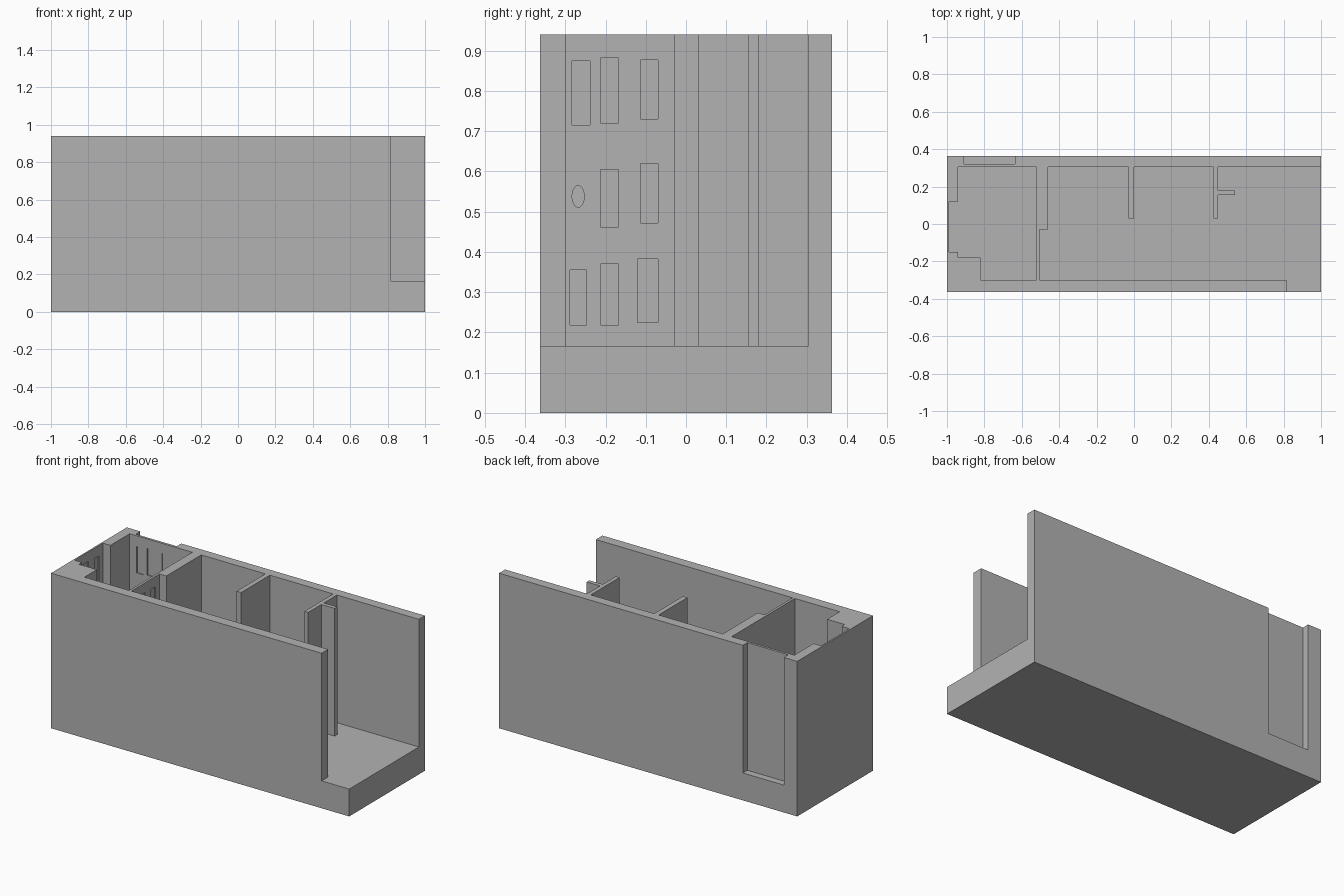
import bpy, bmesh, math
from mathutils import Matrix, Vector

cube = bpy.data.objects.get("Cube")
if cube:
    bpy.data.objects.remove(cube, do_unlink=True)

TOP, FLOOR, DEPTH = 0.94, 0.166, 0.006

grey = bpy.data.materials.new("plain grey")
grey.use_nodes = True
grey.diffuse_color = (0.45, 0.45, 0.45, 1)
grey.node_tree.nodes["Principled BSDF"].inputs["Base Color"].default_value = grey.diffuse_color


def add_prism(bm, outline, direction):
    """Extrude a closed outline of 3D points along a direction."""
    face = bm.faces.new([bm.verts.new(p) for p in outline])
    new = bmesh.ops.extrude_face_region(bm, geom=[face])["geom"]
    bmesh.ops.translate(bm, verts=[v for v in new if isinstance(v, bmesh.types.BMVert)],
                        vec=direction)


def make_object(name, bm):
    bmesh.ops.recalc_face_normals(bm, faces=bm.faces)
    mesh = bpy.data.meshes.new(name)
    bm.to_mesh(mesh)
    bm.free()
    mesh.materials.append(grey)
    obj = bpy.data.objects.new(name, mesh)
    bpy.context.collection.objects.link(obj)
    return obj


def rect(u0, u1, v0, v1):
    return [(u0, v0), (u1, v0), (u1, v1), (u0, v1)]


def cut(body, cutter):
    """Subtract the cutter, bake the result and discard the cutter."""
    mod = body.modifiers.new("cut", "BOOLEAN")
    mod.operation, mod.solver, mod.object = "DIFFERENCE", "EXACT", cutter
    graph = bpy.context.evaluated_depsgraph_get()
    mesh = bpy.data.meshes.new_from_object(body.evaluated_get(graph))
    body.modifiers.clear()
    body.data = mesh
    bpy.data.objects.remove(cutter, do_unlink=True)


# Solid block
bm = bmesh.new()
add_prism(bm, [(x, y, 0) for x, y in rect(-1, 1, -0.363, 0.363)], (0, 0, TOP))
body = make_object("walled_block", bm)

# Floor plans of the hollow spaces
small_room = [(-.94, .305), (-.94, .12), (-.99, .12), (-.99, -.15), (-.94, -.15),
              (-.94, -.18), (-.82, -.18), (-.82, -.30), (-.52, -.30), (-.52, .305)]
long_room = [(-.505, -.30), (-.505, -.03), (-.46, -.03), (-.46, .305),
             (-.03, .305), (-.03, .03), (0, .03), (0, .305),
             (.425, .305), (.425, .03), (.45, .03), (.45, .155),
             (.54, .155), (.54, .18), (.45, .18), (.45, .305),
             (1.2, .305), (1.2, -.5), (.815, -.5), (.815, -.30)]
back_notch = rect(-.91, -.635, .32, .5)

bm = bmesh.new()
for plan in (small_room, long_room, back_notch):
    add_prism(bm, [(x, y, FLOOR) for x, y in plan], (0, 0, 1))
cut(body, make_object("room_cutter", bm))

# Panel pattern: eight slots and one oval, measured from the panel edge
slots = [rect(.017, .062, .715, .875), rect(.012, .053, .218, .355),
         rect(.087, .132, .720, .882), rect(.087, .132, .462, .605),
         rect(.087, .132, .218, .370), rect(.187, .231, .730, .877),
         rect(.187, .231, .472, .620), rect(.180, .230, .225, .382)]
oval = [(.032 + .015 * math.cos(a), .538 + .027 * math.sin(a))
        for a in (math.tau * i / 32 for i in range(32))]

# Panels: start point, direction along the panel, outward direction into the room
panels = [((-.505, -.30), (0, 1, 0), (1, 0, 0)),
          ((-.99, -.15), (0, 1, 0), (1, 0, 0)),
          ((-.91, .305), (1, 0, 0), (0, -1, 0))]
bm = bmesh.new()
for start, along, out in panels:
    along, out = Vector(along), Vector(out)
    base = Vector((*start, 0)) - out * DEPTH
    for shape in slots + [oval]:
        add_prism(bm, [base + along * u + Vector((0, 0, z)) for u, z in shape],
                  out * DEPTH * 2)
cut(body, make_object("slot_cutter", bm))
